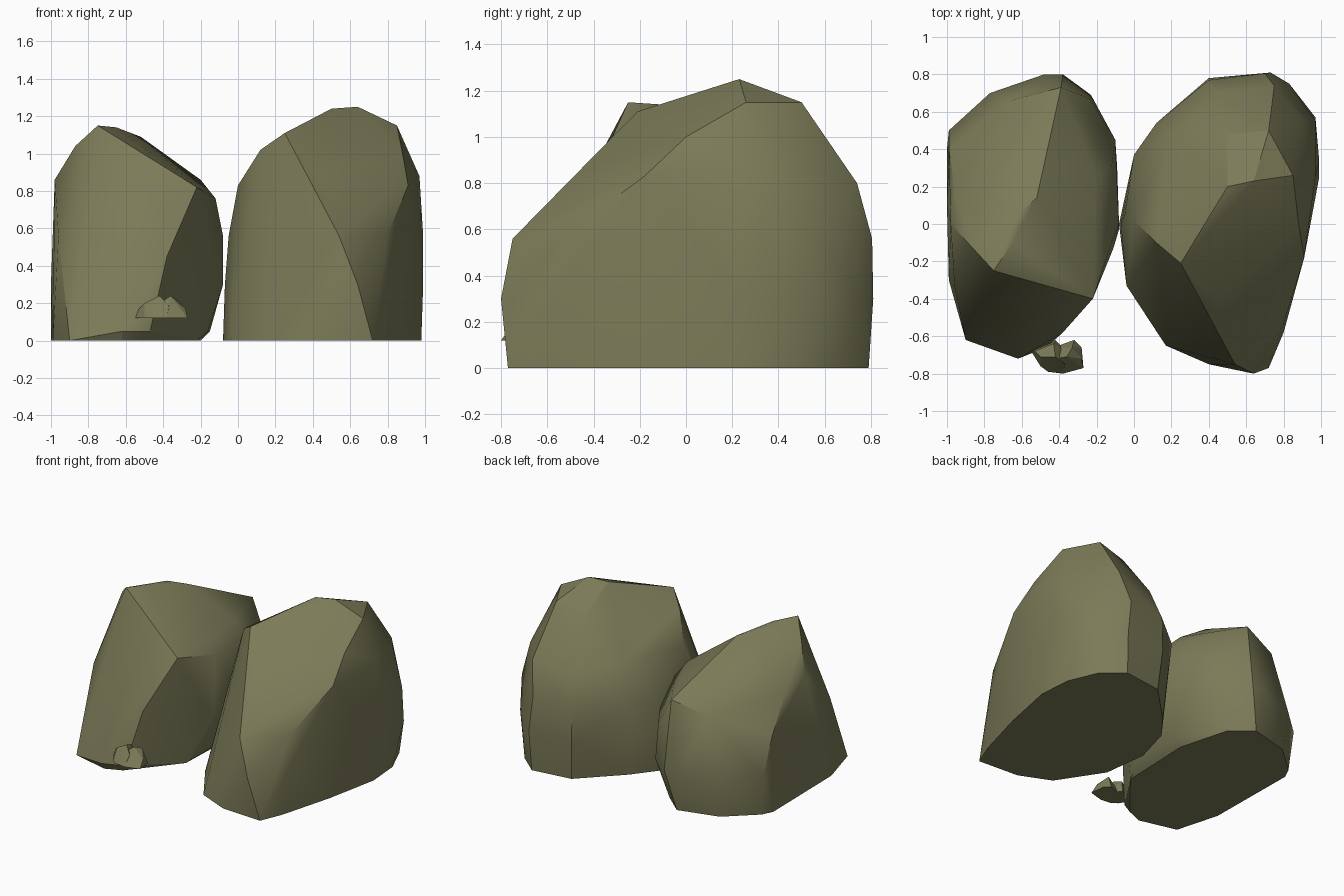
import bpy, bmesh

# Single weathered olive stone colour
stone = bpy.data.materials.new("olive_stone")
stone.diffuse_color = (0.20, 0.197, 0.098, 1)


def rock(name, lumps, crease):
    """Chiselled stone: one convex hull per lump of corner points."""
    bm = bmesh.new()
    for corners in lumps:
        verts = [bm.verts.new(c) for c in corners]
        bmesh.ops.convex_hull(bm, input=verts)
    loose = [v for v in bm.verts if not v.link_faces]
    bmesh.ops.delete(bm, geom=loose, context='VERTS')
    bmesh.ops.recalc_face_normals(bm, faces=bm.faces)
    mesh = bpy.data.meshes.new(name)
    bm.to_mesh(mesh)
    bm.free()
    mesh.materials.append(stone)
    ob = bpy.data.objects.new(name, mesh)
    bpy.context.collection.objects.link(ob)
    bpy.ops.object.select_all(action='DESELECT')
    ob.select_set(True)
    bpy.context.view_layer.objects.active = ob
    bpy.ops.object.shade_smooth_by_angle(angle=crease)


def ring(z, outline):
    """Lift a flat outline to height z."""
    return [(x, y, z) for x, y in outline]


# Left boulder: footprint, belly, then crown corners
left = ring(0, [(-1, .4), (-.99, -.3), (-.9, -.62), (-.62, -.69), (-.5, -.64),
                (-.22, -.3), (-.2, .25), (-.3, .62), (-.45, .75), (-.75, .67), (-.96, .48)])
left += ring(.05, [(-.62, -.72), (-.47, -.66), (-.16, -.15), (-.15, .25)])
left += ring(.3, [(-.08, -.03), (-.09, .3), (-.13, .5), (-.23, .69), (-.38, .8),
                  (-.48, .8), (-.11, -.13), (-1, .1), (-.99, .5), (-.77, .7)])
left += ring(.56, [(-.08, 0), (-.1, .45), (-.96, -.33), (-.99, .4), (-.24, .67)])
left += [(-.38, -.58, .45), (-.35, -.49, .7), (-.22, -.4, .82), (-.12, -.1, .76),
         (-.12, .3, .75), (-.2, .25, .86), (-.39, .73, .8), (-.66, .66, .72),
         (-.96, .2, .8), (-.98, 0, .86), (-.87, -.12, 1.04), (-.75, -.25, 1.15),
         (-.65, -.1, 1.14), (-.62, .05, 1.12), (-.52, .14, 1.09)]
rock("left_boulder", [left], 0.5)

# Right boulder: footprint, belly, then crown corners
right = ring(0, [(-.08, 0), (-.04, -.33), (.17, -.65), (.4, -.75), (.72, -.77),
                 (.79, -.6), (.9, -.2), (.98, .2), (.96, .45), (.87, .66), (.72, .79),
                 (.42, .75), (.28, .6), (.14, .47), (0, .29)])
right += ring(.3, [(.64, -.8), (.8, -.58), (.99, .25), (.97, .57), (.83, .75), (.73, .81),
                   (-.07, 0), (.4, .78)])
right += ring(.56, [(.54, -.75), (-.05, .05), (0, .37), (.12, .54), (.4, .77),
                    (.7, .805), (.97, .55), (.99, .34)])
right += [(.44, -.41, .88), (.25, -.21, 1.11), (.8, -.53, .57), (.8, -.35, .77),
          (.91, -.18, .83), (.88, 0, 1), (0, .02, .83), (.12, -.1, 1.02),
          (.97, .25, .88), (.85, .26, 1.15), (.5, .2, 1.24), (.64, .23, 1.25),
          (.4, .1, 1.18), (.72, .5, 1.15), (.5, .48, 1.1), (.75, .74, .8),
          (.45, .7, .78), (.2, .46, .82), (.9, .55, .82)]
rock("right_boulder", [right], 0.45)

# Pebble beside the left boulder: two lumps with a shallow cleft between
pebble_a = ring(.12, [(-.55, -.68), (-.5, -.76), (-.46, -.79), (-.38, -.8), (-.34, -.7), (-.42, -.62), (-.53, -.66)])
pebble_a += [(-.53, -.68, .17), (-.5, -.71, .2), (-.42, -.71, .24), (-.43, -.64, .21), (-.37, -.75, .19)]
pebble_b = ring(.12, [(-.44, -.78), (-.38, -.8), (-.27, -.77), (-.28, -.66), (-.32, -.62), (-.43, -.66)])
pebble_b += [(-.28, -.72, .17), (-.36, -.71, .24), (-.33, -.66, .22), (-.42, -.72, .2)]
rock("pebble", [pebble_a, pebble_b], 0.3)
